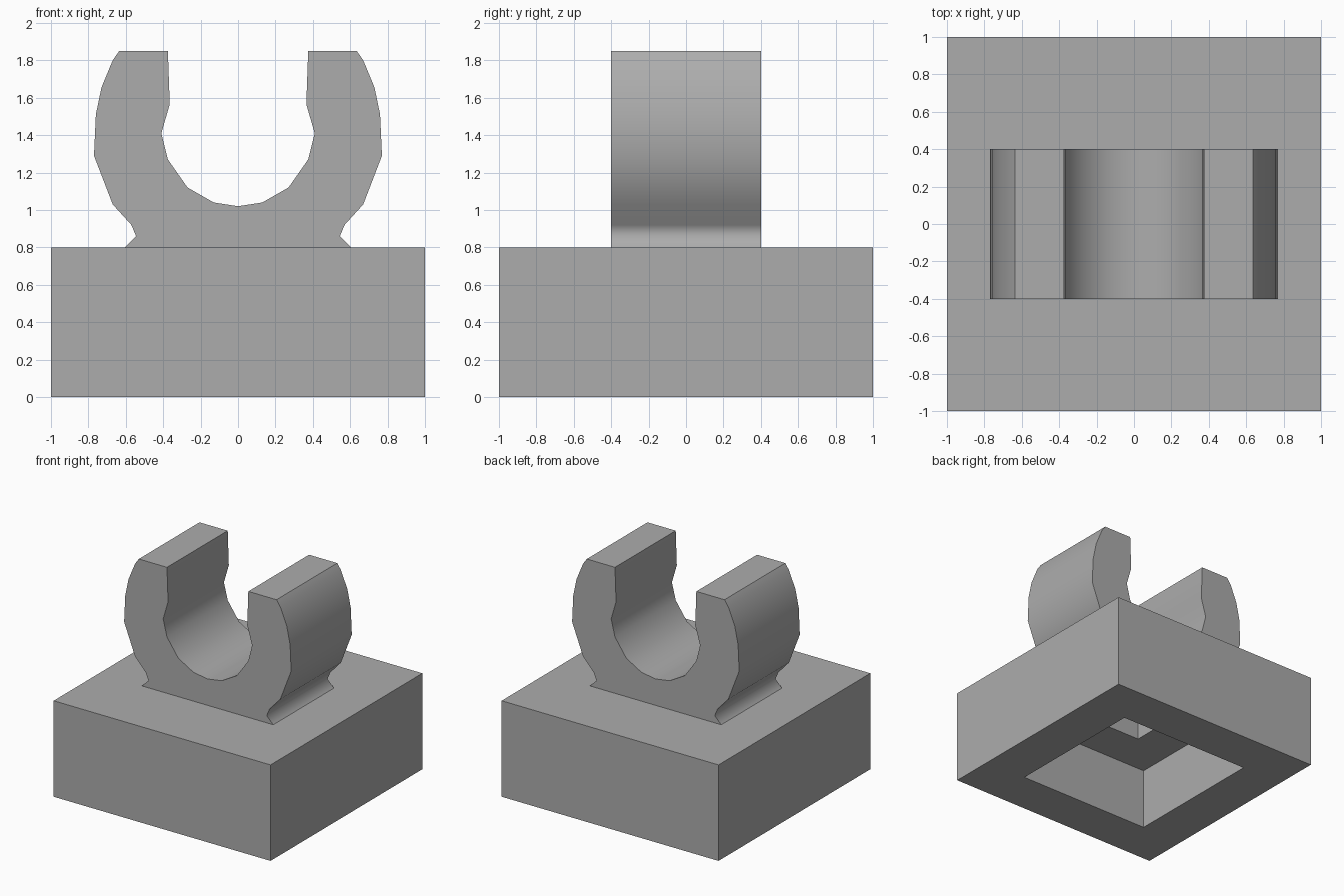
import bpy
import bmesh

if "Cube" in bpy.data.objects:
    bpy.data.objects.remove(bpy.data.objects["Cube"], do_unlink=True)

GREY = (0.416, 0.416, 0.416, 1.0)
grey = bpy.data.materials.new("plain_grey")
grey.use_nodes = True
grey.diffuse_color = GREY
grey.node_tree.nodes["Principled BSDF"].inputs["Base Color"].default_value = GREY


def finish(bm, name):
    bmesh.ops.recalc_face_normals(bm, faces=bm.faces[:])
    mesh = bpy.data.meshes.new(name)
    bm.to_mesh(mesh)
    bm.free()
    mesh.materials.append(grey)
    obj = bpy.data.objects.new(name, mesh)
    bpy.context.collection.objects.link(obj)
    return obj


# Square base with a stepped hollow underneath
BASE_TOP = 0.8
bm = bmesh.new()
bmesh.ops.create_cube(bm, size=2)
for v in bm.verts:
    v.co.z = BASE_TOP if v.co.z > 0 else 0
bm.normal_update()
bottom = min(bm.faces, key=lambda f: f.calc_center_median().z)
for half, ceiling in ((0.62, 0.52), (0.26, 0.72)):
    current = max(abs(v.co.x) for v in bottom.verts)
    bmesh.ops.inset_individual(bm, faces=[bottom], thickness=current - half,
                               use_even_offset=True)
    bottom = bmesh.ops.extrude_discrete_faces(bm, faces=[bottom])["faces"][0]
    for v in bottom.verts:
        v.co.z = ceiling
    bm.normal_update()
finish(bm, "base")

# Open clip: half profile from the foot, round the arm, to the bottom of the grip
half_profile = [
    (0.605, 0.80), (0.545, 0.86), (0.57, 0.92), (0.67, 1.03), (0.77, 1.29),
    (0.76, 1.51), (0.73, 1.655), (0.67, 1.80), (0.635, 1.85),
    (0.375, 1.85), (0.365, 1.565), (0.41, 1.41), (0.375, 1.27),
    (0.27, 1.12), (0.13, 1.04), (0.0, 1.02),
]
profile = half_profile + [(-x, z) for x, z in reversed(half_profile[:-1])]
CLIP_HALF_DEPTH = 0.4

bm = bmesh.new()
front = bm.faces.new([bm.verts.new((x, -CLIP_HALF_DEPTH, z)) for x, z in profile])
back = bmesh.ops.extrude_face_region(bm, geom=[front], use_keep_orig=True)["geom"]
for v in (g for g in back if isinstance(g, bmesh.types.BMVert)):
    v.co.y = CLIP_HALF_DEPTH
bmesh.ops.recalc_face_normals(bm, faces=bm.faces[:])

# Smooth the curved walls, keep the ends, tips and foot flat
for f in bm.faces:
    f.smooth = abs(f.normal.y) < 0.5 and abs(f.normal.z) < 0.999
for e in bm.edges:
    e.smooth = all(f.smooth for f in e.link_faces)
finish(bm, "clip")
